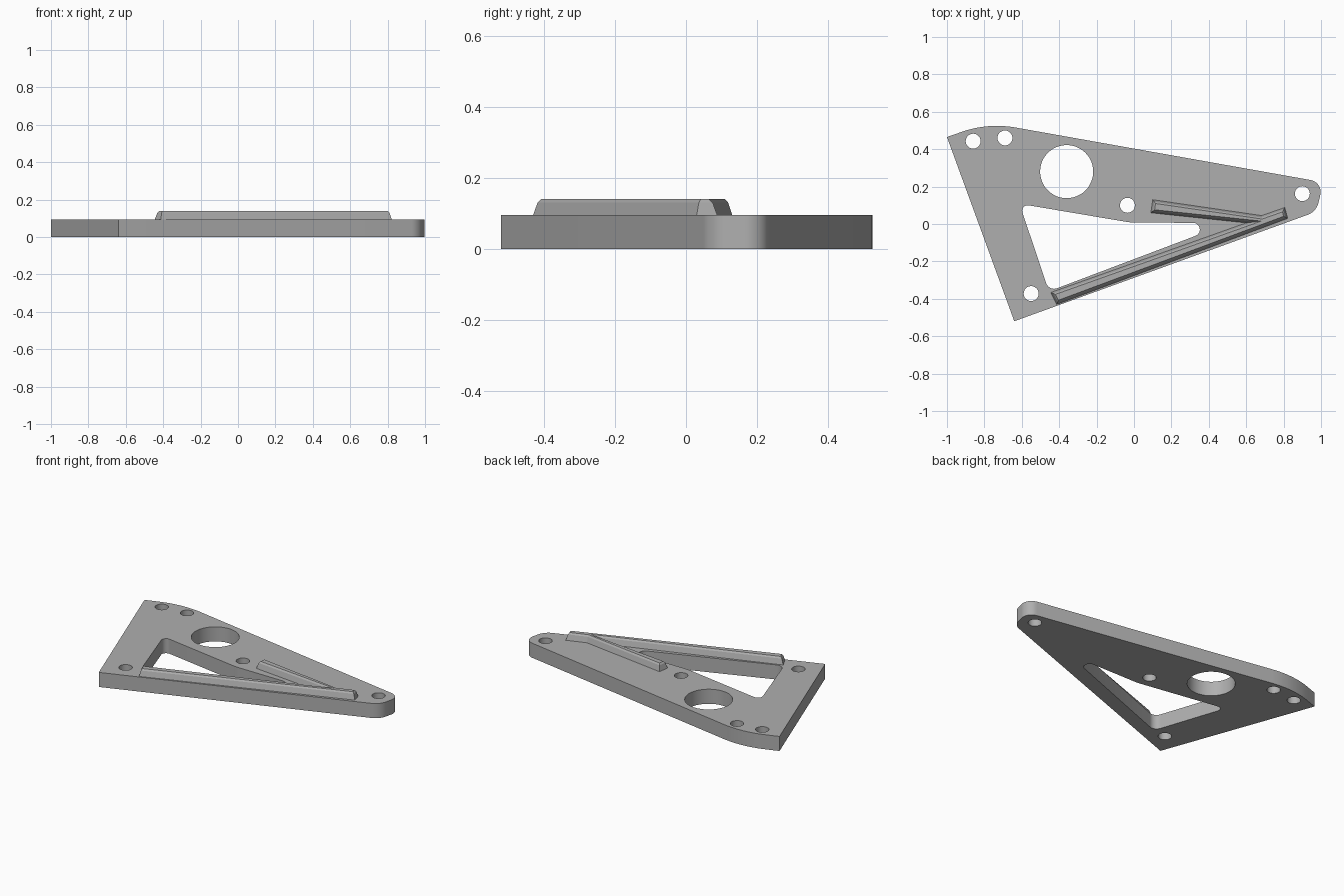
import bpy, bmesh, math
from mathutils import Vector

if "Cube" in bpy.data.objects:
    bpy.data.objects.remove(bpy.data.objects["Cube"], do_unlink=True)

PLATE_TOP = 0.095
grey = bpy.data.materials.new("light_grey")
grey.use_nodes = True
colour = (0.43, 0.43, 0.43, 1)
grey.diffuse_color = colour
grey.node_tree.nodes["Principled BSDF"].inputs["Base Color"].default_value = colour


def finish(name, bm, angle):
    bmesh.ops.recalc_face_normals(bm, faces=bm.faces)
    mesh = bpy.data.meshes.new(name)
    bm.to_mesh(mesh)
    bm.free()
    mesh.materials.append(grey)
    obj = bpy.data.objects.new(name, mesh)
    bpy.context.collection.objects.link(obj)
    bpy.ops.object.select_all(action='DESELECT')
    obj.select_set(True)
    bpy.context.view_layer.objects.active = obj
    bpy.ops.object.shade_smooth_by_angle(angle=math.radians(angle))
    return obj


def circle(x, y, r, n):
    return [Vector((x + r * math.cos(math.tau * i / n), y + r * math.sin(math.tau * i / n)))
            for i in range(n)]


def rounded(corners, steps=10):
    """Polygon from (x, y, radius) corners with true arc fillets."""
    out = []
    for i, (x, y, r) in enumerate(corners):
        p = Vector((x, y))
        if r == 0:
            out.append(p)
            continue
        a = (Vector(corners[i - 1][:2]) - p).normalized()
        b = (Vector(corners[(i + 1) % len(corners)][:2]) - p).normalized()
        half = a.angle(b) / 2
        centre = p + (a + b).normalized() * r / math.sin(half)
        start = p + a * r / math.tan(half) - centre
        end = p + b * r / math.tan(half) - centre
        sweep = start.angle(end)
        for k in range(steps + 1):
            t = k / steps
            out.append(centre + (start * math.sin((1 - t) * sweep) + end * math.sin(t * sweep))
                       / math.sin(sweep))
    return out


def inset(points, d):
    """Move every edge of a counter-clockwise polygon inward by d."""
    out = []
    for i, p in enumerate(points):
        a = (p - points[i - 1]).normalized()
        b = (points[(i + 1) % len(points)] - p).normalized()
        na, nb = Vector((-a.y, a.x)), Vector((-b.y, b.x))
        out.append(p + (na + nb) * d / (1 + na.dot(nb)))
    return out


# Plate: outline, triangular window and round holes
outline = rounded([(-0.64, -0.52, 0), (0.975, 0.066, 0.09), (1.012, 0.223, 0.065),
                   (-0.78, 0.542, 0.57), (-1, 0.465, 0)])
window = rounded([(-0.612, 0.108, 0.03), (-0.455, -0.36, 0.045),
                  (0.51, 0.005, 0.036), (-0.02, 0.008, 0.3)])
holes = [circle(-0.36, 0.28, 0.142, 48)]
for x, y in [(-0.86, 0.443), (-0.69, 0.46), (-0.035, 0.1), (0.9, 0.162), (-0.55, -0.372)]:
    holes.append(circle(x, y, 0.04, 24))

bm = bmesh.new()
for loop in [outline, window] + holes:
    verts = [bm.verts.new((p.x, p.y, 0)) for p in loop]
    for i, v in enumerate(verts):
        bm.edges.new((verts[i - 1], v))
bmesh.ops.triangle_fill(bm, use_beauty=True, edges=bm.edges[:])
ext = bmesh.ops.extrude_face_region(bm, geom=bm.faces[:], use_keep_orig=True)
top = [g for g in ext["geom"] if isinstance(g, bmesh.types.BMVert)]
bmesh.ops.translate(bm, verts=top, vec=(0, 0, PLATE_TOP))
finish("plate", bm, 30)

# Forked rib: one footprint, steep sides and a chamfered top
fork = [Vector(p) for p in [(-0.413, -0.43), (0.822, 0.03), (0.806, 0.088), (0.683, 0.045),
                            (0.1, 0.13), (0.09, 0.06), (0.6, 0.006), (-0.445, -0.366)]]
bm = bmesh.new()
rings = []
for d, z in [(0, PLATE_TOP - 0.005), (0, PLATE_TOP), (0.01, 0.13), (0.018, 0.14)]:
    rings.append([bm.verts.new((p.x, p.y, z)) for p in inset(fork, d)])
for low, high in zip(rings, rings[1:]):
    for i in range(len(low)):
        bm.faces.new((low[i - 1], low[i], high[i], high[i - 1]))
bm.faces.new(rings[0][::-1])
bm.faces.new(rings[-1])
finish("forked_rib", bm, 10)
